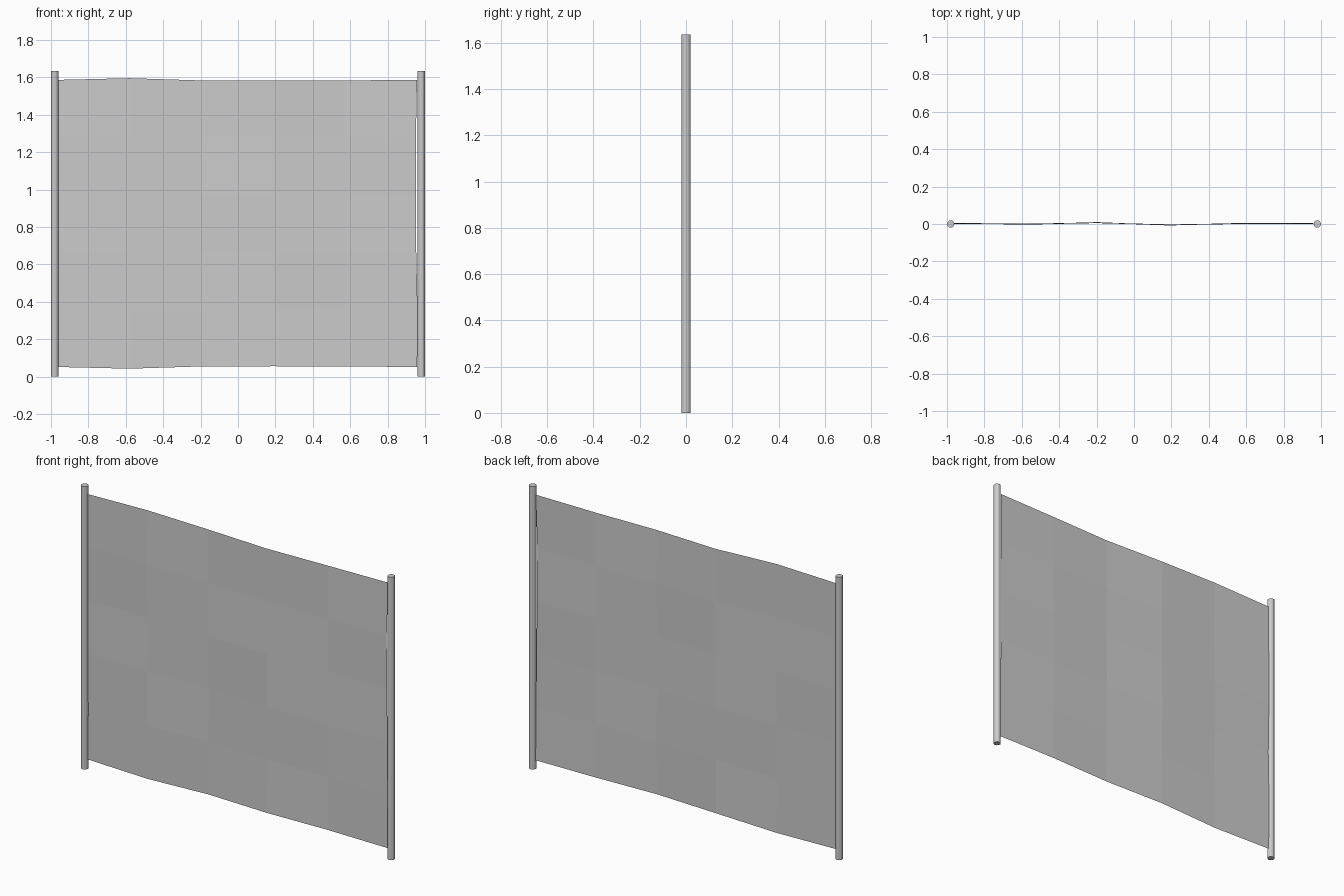
import bpy, bmesh, math

if "Cube" in bpy.data.objects:
    bpy.data.objects.remove(bpy.data.objects["Cube"])

POST_X, POST_R, POST_H = 0.98, 0.02, 1.635

# Two upright posts
for side, name in ((-1, "left_post"), (1, "right_post")):
    bpy.ops.mesh.primitive_cylinder_add(vertices=12, radius=POST_R, depth=POST_H,
                                        location=(side * POST_X, 0, POST_H / 2))
    bpy.context.object.name = name

# Slightly rippled cloth panel: 5 x 5 flat cells stretched between the posts
cols_x = [-0.962, -0.58, -0.195, 0.19, 0.575, 0.96]
ripple = [0.004, -0.001, 0.007, -0.005, 0.003, 0.002]   # y offset per column
lift = [0, 0.009, -0.003, -0.004, -0.003, 0]            # top edge wave per column
edge_in = [0.002, 0, 0.007, 0.009, 0.009, 0.003]        # right edge pulled in per row
bm = bmesh.new()
grid = []
for j in range(6):
    row = []
    for i in range(6):
        t = j / 5
        x = cols_x[i] - (edge_in[j] if i == 5 else 0)
        y = ripple[i] + 0.003 * math.sin(2.3 * j + 1.7 * i)
        z = 0.052 + 1.535 * t + lift[i] * (2 * t - 1)
        row.append(bm.verts.new((x, y, z)))
    grid.append(row)
for j in range(5):
    for i in range(5):
        bm.faces.new((grid[j][i], grid[j][i + 1], grid[j + 1][i + 1], grid[j + 1][i]))
mesh = bpy.data.meshes.new("cloth_panel")
bm.to_mesh(mesh)
bm.free()
bpy.context.collection.objects.link(bpy.data.objects.new("cloth_panel", mesh))
